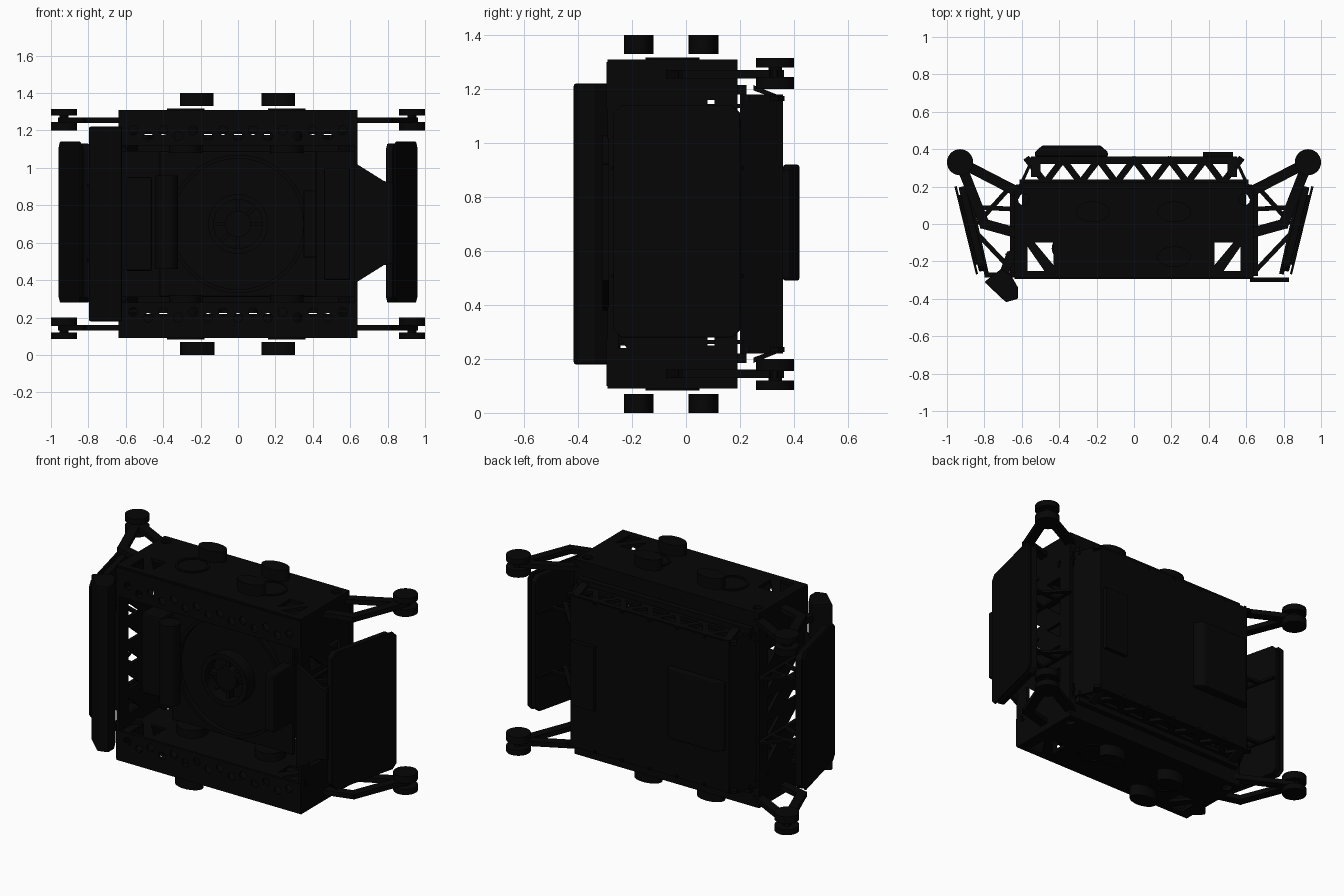
import bpy, bmesh, math
from mathutils import Vector

if "Cube" in bpy.data.objects:
    bpy.data.objects.remove(bpy.data.objects["Cube"])

MAT = bpy.data.materials.new("matte_black")
MAT.diffuse_color = (0.0018, 0.0018, 0.0018, 1)
MAT.use_nodes = True
MAT.node_tree.nodes["Principled BSDF"].inputs["Base Color"].default_value = MAT.diffuse_color


def finish(name, bm, bevel=0):
    bmesh.ops.recalc_face_normals(bm, faces=bm.faces)
    me = bpy.data.meshes.new(name)
    bm.to_mesh(me)
    bm.free()
    me.materials.append(MAT)
    ob = bpy.data.objects.new(name, me)
    bpy.context.collection.objects.link(ob)
    if bevel:
        m = ob.modifiers.new("bevel", 'BEVEL')
        m.width, m.segments = bevel, 2
    return ob


def add_prism(bm, pts, lo, hi, fn):
    a = [bm.verts.new(fn(u, v, lo)) for u, v in pts]
    b = [bm.verts.new(fn(u, v, hi)) for u, v in pts]
    n = len(pts)
    bm.faces.new(a)
    bm.faces.new(b[::-1])
    for i in range(n):
        bm.faces.new((a[i], b[i], b[(i + 1) % n], a[(i + 1) % n]))


AXES = {'z': lambda u, v, w: (u, v, w), 'y': lambda u, v, w: (u, w, v), 'x': lambda u, v, w: (w, u, v)}


def prism(name, pts, lo, hi, axis='z', bevel=0):
    bm = bmesh.new()
    add_prism(bm, pts, lo, hi, AXES[axis] if isinstance(axis, str) else axis)
    return finish(name, bm, bevel)


def rect(a, b, c, d):
    return [(a, c), (b, c), (b, d), (a, d)]


def box(name, x0, x1, y0, y1, z0, z1, bevel=0):
    return prism(name, rect(x0, x1, y0, y1), z0, z1, 'z', bevel)


def circle(cx, cy, r, n=32, ry=None):
    return [(cx + r * math.cos(2 * math.pi * i / n), cy + (ry or r) * math.sin(2 * math.pi * i / n)) for i in range(n)]


def disc(name, cx, cy, r, lo, hi, axis='z', ry=None):
    return prism(name, circle(cx, cy, r, 32, ry), lo, hi, axis)


def ring(name, cx, cy, r, inner, lo, hi, axis='z', n=40):
    bm = bmesh.new()
    f = AXES[axis]
    prof = [(r, lo), (r, hi), (inner, hi), (inner, lo)]
    rows = [[bm.verts.new(f(cx + q * math.cos(2 * math.pi * i / n), cy + q * math.sin(2 * math.pi * i / n), h))
             for q, h in prof] for i in range(n)]
    for i in range(n):
        for k in range(4):
            j, l = (i + 1) % n, (k + 1) % 4
            bm.faces.new((rows[i][k], rows[j][k], rows[j][l], rows[i][l]))
    return finish(name, bm)


def truss(name, segs, width, lo, hi, axis='z'):
    bm = bmesh.new()
    for x0, y0, x1, y1 in segs:
        p, q = Vector((x0, y0)), Vector((x1, y1))
        d = (q - p).normalized()
        n = Vector((-d.y, d.x)) * width / 2
        e = d * width / 3
        add_prism(bm, [p - e - n, q + e - n, q + e + n, p - e + n], lo, hi, AXES[axis])
    return finish(name, bm)


def cut(ob, polys, lo, hi, axis):
    bm = bmesh.new()
    for p in polys:
        add_prism(bm, p, lo, hi, AXES[axis])
    c = finish(ob.name + "_cutter", bm)
    c.hide_render = True
    c.hide_set(True)
    m = ob.modifiers.new("holes", 'BOOLEAN')
    m.object, m.solver = c, 'EXACT'


MID = 0.70   # mirror height


def span(a, b, s):
    """Height range measured from the middle, on side s."""
    return tuple(sorted((MID + s * a, MID + s * b)))


corner_holes = []
for s in (-1, 1):
    corner_holes += [[(s * .48, -.25), (s * .57, -.25), (s * .57, -.12)],
                     [(s * .43, -.22), (s * .53, -.10), (s * .43, -.10)],
                     circle(s * .59, .13, .03, 12)]

for s, tag in ((1, "upper"), (-1, "lower")):
    # Main side plates, each a pair with a perforated flange
    plate = box(tag + "_outer_plate", -.64, .64, -.29, .19, *span(.59, .61, s))
    cut(plate, corner_holes, 0, 1.4, 'z')
    inner = box(tag + "_inner_plate", -.63, .63, -.28, .21, *span(.43, .445, s))
    cut(inner, corner_holes, 0, 1.4, 'z')
    lo, hi = span(.42, .60, s)
    flange = box(tag + "_front_flange", -.64, .64, -.295, -.28, lo, hi)
    zc = MID + s * .485
    cut(flange, [circle(x * .08, zc + (.015 if x % 2 else -.015), .025, 8) for x in range(-7, 8)], -.4, -.2, 'y')
    box(tag + "_rear_rail", -.64, .64, .17, .19, *span(.49, .61, s))

    # Wheels outside, bearing rings and motors
    for x, y in ((-.22, .065), (.215, .065), (.215 * s, -.175), (-.22 * s, -.175))[:3]:
        disc(tag + "_side_wheel", x, y, .09, *span(.63, .70, s), 'z', .055)
    for x in (-.28, .26):
        ring(tag + "_bearing_ring", x, -.05, .10, .085, *span(.605, .617, s))
        disc(tag + "_drive_motor", x, -.05, .09, *span(.38, .59, s))

    # Corner arms with paired rollers
    for m in (-1, 1):
        truss("roller_arm", [(m * .93, .33, m * .62, .17), (m * .93, .33, m * .80, .0), (m * .80, .0, m * .62, -.05)],
              .055, *span(.54, .57, s))
        disc("roller_axle", m * .93, .33, .025, *span(.50, .61, s))
        for r in ((.50, .545), (.58, .615)):
            disc("corner_roller", m * .93, .33, .07, *span(*r, s))

    # Open truss between back wall and rear cover
    segs = [(-.60, .22, .60, .22), (-.55, .338, .55, .338)]
    n = 12
    for i in range(n):
        a = -.57 + 1.14 * i / n
        b = a + 1.14 / n
        segs.append((a, .22 if i % 2 else .345, b, .345 if i % 2 else .22))
    truss(tag + "_rear_truss", segs, .035, *span(.455, .475, s))
    box(tag + "_rear_ledge", -.60, .60, .19, .225, *span(.48, .515, s))
    for a in (-.55, .50):
        prism("cover_lip", [(.25, MID + s * .515), (.36, MID + s * .47), (.36, MID + s * .455), (.25, MID + s * .495)],
              a, a + .05, 'x')

# End walls with lightening holes
for m in (-1, 1):
    w = prism("end_wall", rect(-.29, .19, .09, 1.31), m * .64, m * .62, 'x')
    holes = [rect(.08, .105, 1.12, 1.16), rect(.08, .105, .25, .28), [(-.25, .24), (-.22, .24), (-.25, .29)]]
    for i in range(5):
        z = .40 + .15 * i
        holes += [[(-.20, z - .05), (-.08, z - .05), (-.20, z + .05)], [(.10, z + .05), (-.02, z + .05), (.10, z - .05)]]
    cut(w, holes, m * .5, m * .8, 'x')

# Back wall and sloped rear cover
box("back_wall", -.62, .62, .18, .20, .31, 1.09)
box("rear_cover", -.55, .55, .345, .36, .23, 1.17)
for m in (-1, 1):
    prism("cover_end", [(m * .62, .20), (m * .545, .36), (m * .53, .36), (m * .60, .20)], .22, 1.18)
prism("rear_box", [(-.53, .36), (-.53, .385), (-.49, .42), (-.18, .42), (-.14, .385), (-.14, .36)], .49, .92, 'z', .008)
box("rear_latch", .37, .53, .355, .385, .50, .90)

# Central turret in the open front
box("turret_plate", -.42, .42, -.06, -.03, .31, 1.09, .01)
ring("turret_rim", 0, MID, .16, .13, -.14, -.05, 'y')
disc("turret_hub", 0, MID, .07, -.12, -.05, 'y')
truss("turret_spokes", [(-.13, MID, .13, MID), (0, .57, 0, .83), (-.09, .61, .09, .79)], .02, -.10, -.05, 'y')
box("turret_core", -.36, .36, -.04, .18, .36, 1.04)
ring("outer_guide", 0, MID, .37, .35, -.09, -.05, 'y')
disc("vertical_roller", -.38, -.13, .06, .46, .96)
box("side_module", -.60, -.46, -.10, .16, .45, .95, .01)
box("side_module", .46, .60, -.08, .16, .40, 1.0, .01)
box("front_handle", .35, .42, -.24, -.05, .52, .88, .01)

# Tilted side panels and their truss supports
for m in (-1, 1):
    p0, p1 = Vector((m * .96, .20)), Vector((m * .845, -.27))
    d = (p1 - p0).normalized()
    nrm = Vector((-m * abs(d.y), abs(d.x)))
    L = (p1 - p0).length

    def slant(u, v, w):
        p = p0 + d * u + nrm * w
        return (p.x, p.y, v)

    def chamfer(a, b, z0, z1, c):
        return [(a + c, z0), (b - c, z0), (b, z0 + c), (b, z1 - c), (b - c, z1), (a + c, z1), (a, z1 - c), (a, z0 + c)]
    prism("side_panel", chamfer(0, L, .28, 1.14, .03), 0, .012, slant, .003)
    prism("side_panel_core", chamfer(.01, L - .01, .28, 1.13, .03), .02, .06, slant, .006)
    for z in (.36, .66, .98):
        prism("panel_spacer", rect(.05, L - .05, z, z + .06), .005, .03, slant)
    # Front gusset reaches further on the right
    y, x = (-.31, .83) if m > 0 else (-.285, -.80)
    prism("front_gusset", [(m * .62, .38), (m * .78, .48), (x, .49), (x, .92), (m * .78, .93), (m * .62, 1.03)],
          y, y + .025, 'y')
    for z in (.50, .90):
        truss("panel_truss", [(m * .89, .19, m * .79, -.26), (m * .65, .19, m * .65, -.27),
                              (m * .66, .20, m * .83, .01), (m * .65, -.05, m * .83, .01),
                              (m * .83, -.06, m * .65, -.25), (m * .65, .08, m * .86, .09)], .025, z, z + .015)

# Swung intake roller at the front left corner
prism("intake_cover", [(-.80, -.31), (-.71, -.24), (-.66, -.27), (-.62, -.34), (-.62, -.40), (-.685, -.418)],
      .18, 1.22, 'z', .008)
for z in (.25, 1.11):
    truss("intake_bracket", [(-.70, -.28, -.66, -.17), (-.66, -.17, -.60, -.12)], .05, z, z + .04)

# Soft shading on round parts
bpy.ops.object.select_all(action='DESELECT')
for ob in bpy.context.collection.objects:
    if any(k in ob.name for k in ("wheel", "roller", "ring", "axle", "rim", "hub", "guide", "motor")) and not ob.hide_render:
        ob.select_set(True)
        bpy.context.view_layer.objects.active = ob
bpy.ops.object.shade_smooth_by_angle()
